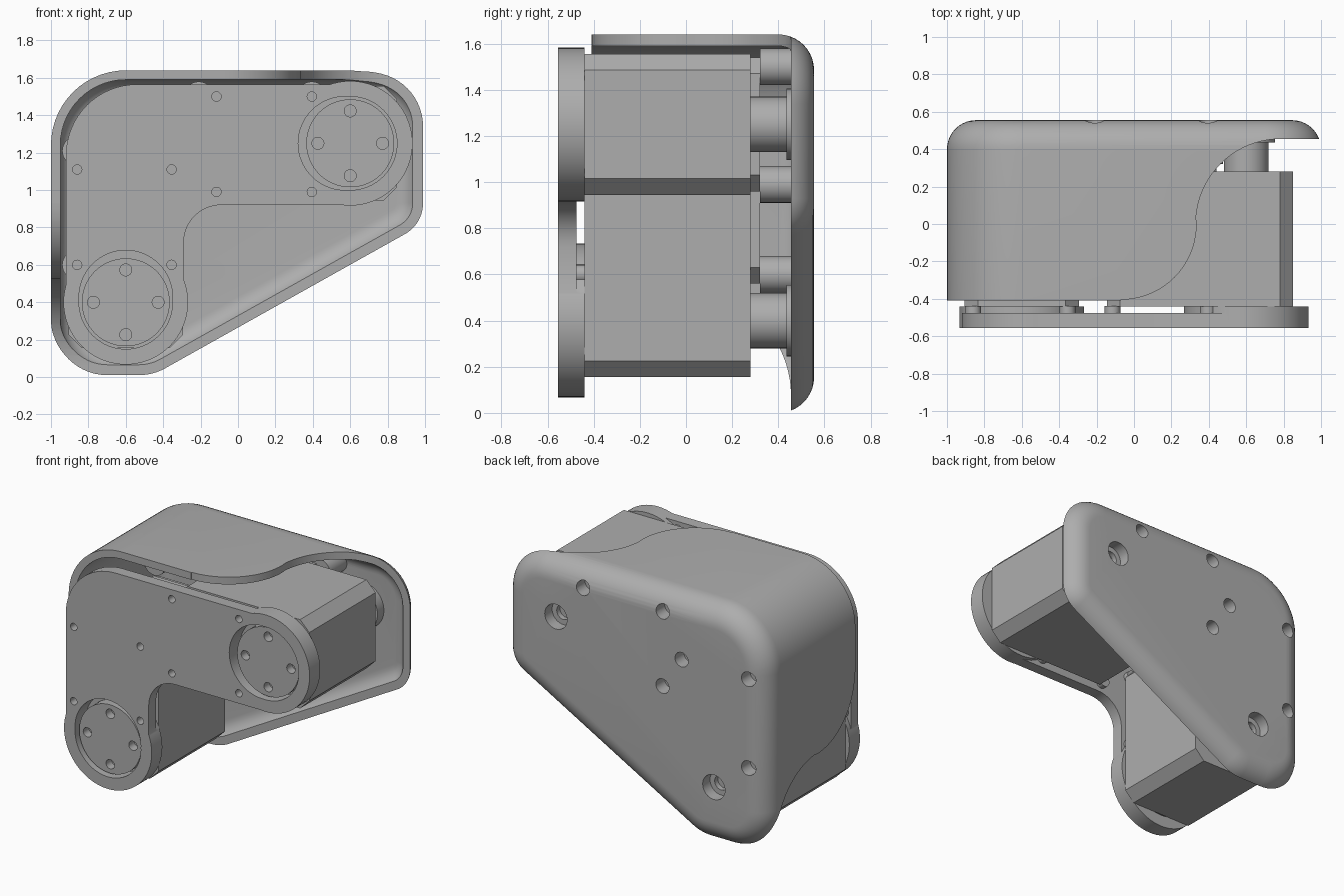
import bpy, bmesh
from math import sin, cos, pi, atan2, acos, hypot, sqrt, radians
from mathutils import Vector

if "Cube" in bpy.data.objects:
    bpy.data.objects.remove(bpy.data.objects["Cube"], do_unlink=True)

grey = bpy.data.materials.new("satin grey")
grey.use_nodes = True
COLOUR = (0.42, 0.42, 0.42, 1)
grey.diffuse_color = COLOUR
grey.node_tree.nodes["Principled BSDF"].inputs["Base Color"].default_value = COLOUR


def loft(name, rings):
    """Closed solid through rings of equal point count."""
    bm = bmesh.new()
    loops = [[bm.verts.new(p) for p in ring] for ring in rings]
    for a, b in zip(loops, loops[1:]):
        for i in range(len(a)):
            j = (i + 1) % len(a)
            bm.faces.new((a[i], a[j], b[j], b[i]))
    bm.faces.new(loops[0])
    bm.faces.new(loops[-1])
    bmesh.ops.recalc_face_normals(bm, faces=bm.faces)
    mesh = bpy.data.meshes.new(name)
    bm.to_mesh(mesh)
    bm.free()
    mesh.materials.append(grey)
    ob = bpy.data.objects.new(name, mesh)
    bpy.context.collection.objects.link(ob)
    return ob


def prism(name, outline, y0, y1):
    return loft(name, [[(x, y, z) for x, z in outline] for y in (y0, y1)])


def arc(cx, cz, r, a0, a1, n):
    return [(cx + r * cos(a0 + (a1 - a0) * i / n), cz + r * sin(a0 + (a1 - a0) * i / n))
            for i in range(n + 1)]


def rod(name, c, r, y0, y1, n=48):
    return prism(name, arc(c[0], c[1], r, 0, 2 * pi, n)[:-1], y0, y1)


def combine(ob, others, operation="DIFFERENCE"):
    for other in others:
        mod = ob.modifiers.new("bool", "BOOLEAN")
        mod.operation, mod.solver, mod.object = operation, "EXACT", other
        bpy.context.view_layer.objects.active = ob
        bpy.ops.object.modifier_apply(modifier=mod.name)
        bpy.data.objects.remove(other, do_unlink=True)
    return ob


def wrap(circles, inset=0, n=14):
    """Outline stretched around circles, listed anticlockwise."""
    k = len(circles)
    angles = []
    for i in range(k):
        (x1, z1, r1), (x2, z2, r2) = circles[i], circles[(i + 1) % k]
        angles.append(atan2(z2 - z1, x2 - x1) - acos((r1 - r2) / hypot(x2 - x1, z2 - z1)))
    pts = []
    for i, (x, z, r) in enumerate(circles):
        a0 = angles[i - 1]
        pts += arc(x, z, r - inset, a0, a0 + (angles[i] - a0) % (2 * pi), n)
    return pts


def fillet(corners, n=16):
    """Outline from (x, z, radius) corners."""
    pts = []
    for i, (x, z, r) in enumerate(corners):
        p = Vector((x, z))
        if not r:
            pts.append((x, z))
            continue
        u = (Vector(corners[i - 1][:2]) - p).normalized()
        v = (Vector(corners[(i + 1) % len(corners)][:2]) - p).normalized()
        c = p + (u + v) * r            # corners here are right angles
        for j in range(n + 1):
            t = pi / 2 * j / n
            q = c - v * r * cos(t) - u * r * sin(t)
            pts.append((q.x, q.y))
    return pts


LOWER, UPPER = (-0.6, 0.4), (0.6, 1.25)
HUBS = {"lower": LOWER, "upper": UPPER}
FRONT_SCREWS = [(x, z) for x in (-0.86, -0.355) for z in (0.6, 1.11)]
FRONT_SCREWS += [(x, z) for x in (-0.115, 0.395) for z in (0.99, 1.5)]
BACK_SCREWS = [(0.395, 1.5), (-0.21, 1.5), (-0.21, 0.99), (-0.355, 1.21), (-0.86, 1.21), (-0.86, 0.6)]

# Rear cover: rounded shell with a soft back edge
COVER = [(-0.7, 0.3, 0.3), (-0.53, 0.3, 0.3), (0.8, 0.93, 0.2), (0.7, 1.34, 0.3), (-0.6, 1.24, 0.4)]


def shell_solid(name, front, back, inset, r):
    steps = [(front, 0)] + [(back - r + r * sin(a), r - r * cos(a))
                            for a in (pi / 2 * i / 10 for i in range(11))]
    return loft(name, [[(x, y, z) for x, z in wrap(COVER, inset + d)] for y, d in steps])


cover = shell_solid("rear_cover", -0.41, 0.555, 0, 0.155)
combine(cover, [shell_solid("cavity", -1, 0.505, 0.05, 0.105)])

# S-shaped cutaways of the top and left walls, and the open lower diagonal
RIM = 0.455
curve = arc(-0.07, 0, 0.405, -pi / 2, 0, 20)
curve += arc(0.785, 0, 0.455, pi, pi / 2, 20)[1:]
top_cut = [(-0.07, -1)] + curve + [(1.5, RIM), (1.5, -1)]
side_cut = [(0.86 - s, y) for s, y in top_cut]
cuts = [loft("top_cut", [[(s, y, z) for s, y in top_cut] for z in (-0.5, 2)]),
        loft("side_cut", [[(x, y, s) for s, y in side_cut] for x in (-1.5, 1.5)]),
        prism("diagonal_cut", [(-0.7, -0.1), (1.1, -0.1), (1.1, 1.1), (0.8, 1.1), (-0.7, 0.1)], -1, RIM)]
combine(cover, cuts)
combine(cover, [rod("bore", c, 0.05, 0.48, 1, 24) for c in BACK_SCREWS])
combine(cover, [rod("bore", c, 0.085, 0.48, 1, 32) for c in HUBS.values()])

# Standoffs inside the cover
parts = [cover]
for c in BACK_SCREWS:
    post = rod("cover_standoff", c, 0.08, 0.32, 0.515, 32)
    parts.append(combine(post, [rod("bore", c, 0.05, 0.46, 1, 24)]))

# Front bracket: L-shaped plate with round bosses
bracket = prism("front_bracket", fillet([
    (-0.92, 0.4, 0), (-0.29, 0.4, 0), (-0.29, 0.92, 0.2), (0.6, 0.92, 0),
    (0.6, 1.565, 0), (-0.92, 1.565, 0.38)]), -0.555, -0.475)
combine(bracket, [rod("boss", c, 0.333, -0.555, -0.44, 72) for c in HUBS.values()], "UNION")
for c, dx, dz in ((LOWER, 0, 0.028), (UPPER, -0.028, 0)):
    combine(bracket, [rod("bore", c, 0.25, -1, 0, 64),
                      rod("slot", (c[0] + dx, c[1] + dz), 0.25, -1, 0, 64)])
combine(bracket, [rod("bore", c, 0.025, -1, 0, 20) for c in FRONT_SCREWS])
parts.append(bracket)

for c in FRONT_SCREWS:
    spacer = rod("bracket_spacer", c, 0.042, -0.476, -0.438, 24)
    parts.append(combine(spacer, [rod("bore", c, 0.025, -1, -0.45, 20)]))


# Motors: chamfered bodies, front discs and rear bearings
def chamfered(x0, x1, z0, z1, c=0.07):
    return [(x0 + c, z0), (x1 - c, z0), (x1, z0 + c), (x1, z1 - c),
            (x1 - c, z1), (x0 + c, z1), (x0, z1 - c), (x0, z0 + c)]


parts.append(prism("lower_motor", chamfered(-0.905, -0.295, 0.155, 1.15), -0.44, 0.28))
parts.append(prism("upper_motor", chamfered(-0.145, 0.85, 0.945, 1.555), -0.44, 0.28))
parts.append(prism("lower_motor_cap", chamfered(-0.89, -0.31, 0.56, 1.135), 0.28, 0.32))
parts.append(prism("upper_motor_cap", chamfered(-0.13, 0.44, 0.96, 1.54), 0.28, 0.32))

for side, c in HUBS.items():
    disc = rod(side + "_front_disc", c, 0.235, -0.45, -0.53, 64)
    holes = [(c[0] + 0.173 * cos(a), c[1] + 0.173 * sin(a)) for a in (0, pi / 2, pi, 3 * pi / 2)]
    parts.append(combine(disc, [rod("bore", h, 0.032, -1, -0.47, 24) for h in holes]))
    parts.append(rod(side + "_bearing", c, 0.12, 0.28, 0.44))
    seat = rod(side + "_bearing_seat", c, 0.155, 0.435, 0.515)
    parts.append(combine(seat, [rod("bore", c, 0.085, 0.475, 1, 32),
                                rod("bore", c, 0.05, 0, 1, 24)]))

# Smooth curves, crisp edges
bpy.ops.object.select_all(action="DESELECT")
for ob in parts:
    ob.select_set(True)
bpy.context.view_layer.objects.active = cover
bpy.ops.object.shade_smooth_by_angle(angle=radians(30))
